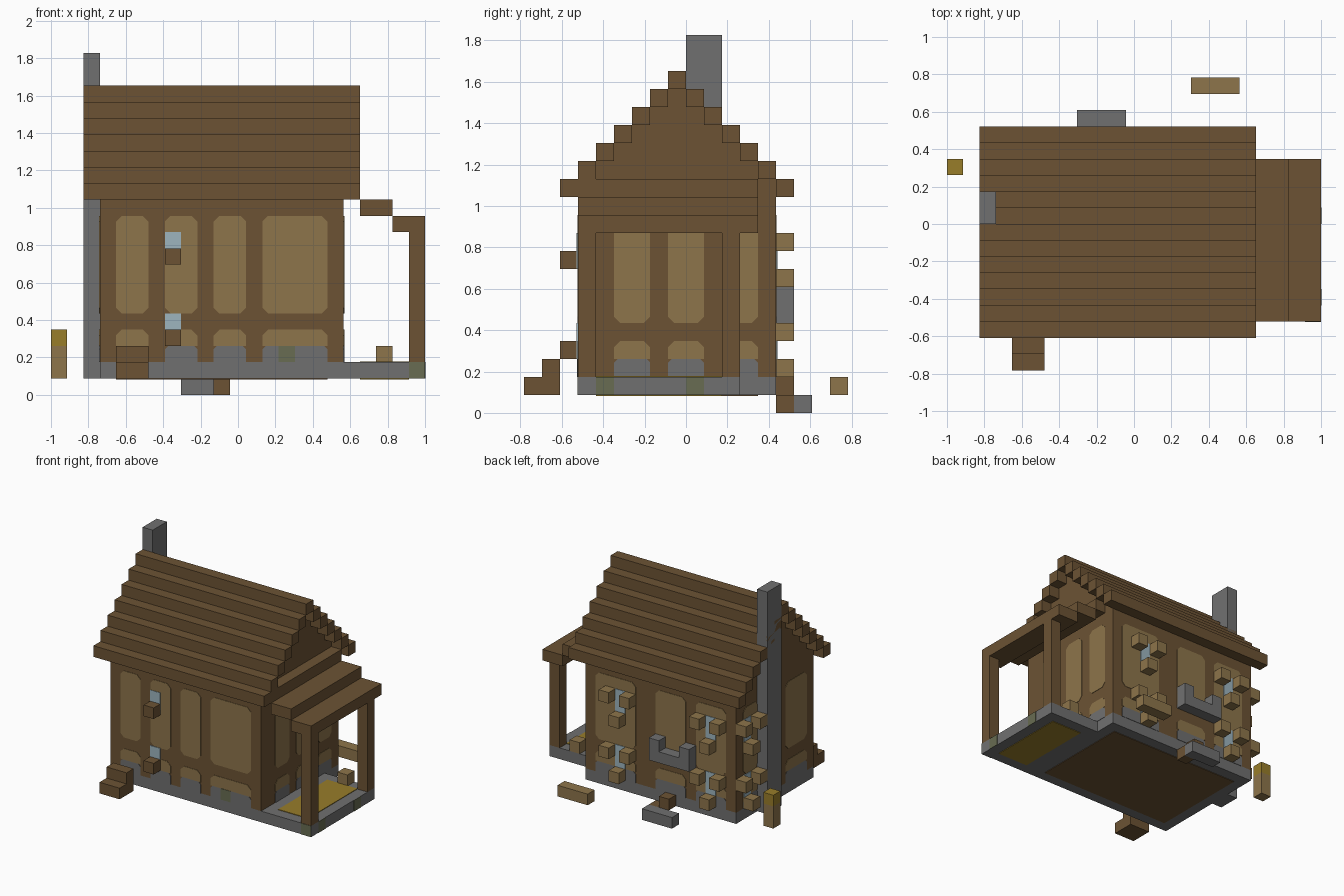
import bpy
import bmesh
from mathutils import Vector

if "Cube" in bpy.data.objects:
    bpy.data.objects.remove(bpy.data.objects["Cube"], do_unlink=True)

U = 2 / 23  # one block


def material(name, rgb):
    m = bpy.data.materials.new(name)
    m.use_nodes = True
    m.diffuse_color = (*rgb, 1)
    m.node_tree.nodes["Principled BSDF"].inputs["Base Color"].default_value = (*rgb, 1)
    return m


BROWN = material("dark wood", (.15, .086, .034))
TAN = material("light wood", (.27, .178, .07))
GREY = material("stone", (.163, .163, .163))
MOSS = material("mossy stone", (.138, .15, .084))
BLUE = material("window glass", (.34, .46, .52))
YELLOW = material("straw yellow", (.314, .205, .023))


def world(i, j, k):
    return Vector((-1 + i * U, (j - 9) * U, k * U))


def finish(name, bm, mat):
    bmesh.ops.recalc_face_normals(bm, faces=bm.faces)
    mesh = bpy.data.meshes.new(name)
    bm.to_mesh(mesh)
    bm.free()
    mesh.materials.append(mat)
    ob = bpy.data.objects.new(name, mesh)
    bpy.context.scene.collection.objects.link(ob)


def block(name, mat, i, j, k):
    """Box between block coordinates, each given as (start, end)."""
    lo, hi = (world(i[n], j[n], k[n]) for n in (0, 1))
    bm = bmesh.new()
    bmesh.ops.create_cube(bm, size=1)
    for v in bm.verts:
        v.co = [lo[n] if v.co[n] < 0 else hi[n] for n in range(3)]
    finish(name, bm, mat)


def cube(name, mat, i, j, k):
    block(name, mat, (i, i + 1), (j, j + 1), (k, k + 1))


# Wall planes: axis, block coordinate, outward sign
FRONT, BACK = ("y", 3, -1), ("y", 14, 1)
EAST, WEST = ("x", 18, 1), ("x", 3, -1)
PORCH_EAST = ("x", 23, 1)


def plate(name, mat, side, a, k, lift=.003, top=0, bottom=0):
    """Thin plate on a wall, with optional cut corners."""
    axis, plane, sign = side
    (a0, a1), (k0, k1) = a, k
    outline = [(a0 + bottom, k0), (a1 - bottom, k0), (a1, k0 + bottom), (a1, k1 - top),
               (a1 - top, k1), (a0 + top, k1), (a0, k1 - top), (a0, k0 + bottom)]
    outline = list(dict.fromkeys(outline))
    out = Vector((sign, 0, 0)) if axis == "x" else Vector((0, sign, 0))
    bm = bmesh.new()
    verts = [bm.verts.new(world(plane, p, z) if axis == "x" else world(p, plane, z))
             for p, z in outline]
    face = bm.faces.new(verts)
    ext = bmesh.ops.extrude_face_region(bm, geom=[face], use_keep_orig=True)
    for v in ext["geom"]:
        if isinstance(v, bmesh.types.BMVert):
            v.co += out * lift
    finish(name, bm, mat)


# House body
block("stone_base", GREY, (3, 18), (3, 14), (1, 2))
block("house_walls", BROWN, (3, 18), (3, 14), (2, 13))
block("floor_underside", BROWN, (4, 17), (4, 13), (.95, 1.05))

# Timber frame infill and stone footing
infill = [
    ("front", FRONT, [(4, 6), (7, 9), (10, 12), (13, 17)]),
    ("back", BACK, [(4, 7), (8, 11), (13, 17)]),
    ("east", EAST, [(5, 7), (8, 10), (11, 13)]),
    ("west", WEST, [(4, 7), (11, 13)]),
]
for label, side, spans in infill:
    for n, span in enumerate(spans):
        plate(f"{label}_upper_panel_{n}", TAN, side, span, (5, 11), top=.35, bottom=.35)
        plate(f"{label}_lower_panel_{n}", TAN, side, span, (3, 4), top=.35)
        plate(f"{label}_footing_{n}", GREY, side, span, (2, 3), top=.2)

# Stepped roof with gable filling
for k in range(12, 19):
    for label, j in (("front", k - 10), ("back", 26 - k)):
        if label == "front" or k < 18:
            block(f"roof_{label}_step_{k}", BROWN, (2, 19), (j, j + 1), (k, k + 1))
    if 12 < k < 18:
        block(f"gable_{k}", BROWN, (3, 18), (k - 9, 26 - k), (k, k + 1))

block("chimney", GREY, (2, 3), (9, 11), (1, 21))

# Porch
block("porch_base", GREY, (18, 23), (3, 12), (1, 2))
block("porch_mat", YELLOW, (19, 22), (4, 11), (1.95, 2.05))
block("porch_underside", YELLOW, (19, 22), (4, 11), (.95, 1.05))
for label, j in (("front", 3), ("back", 11)):
    block(f"porch_{label}_post", BROWN, (22, 23), (j, j + 1), (2, 10))
for n, (i, k) in enumerate([((18, 19), 12), ((19, 21), 11), ((21, 23), 10)]):
    block(f"porch_roof_{n}", BROWN, i, (3, 13), (k, k + 1))
cube("porch_stool", TAN, 20, 11, 2)

# Moss patches
plate("moss_front_wall", MOSS, FRONT, (14, 15), (2, 3), lift=.006)
plate("moss_porch_front", MOSS, FRONT, (22, 23), (1, 2))
for j in (4, 9):
    plate(f"moss_porch_side_{j}", MOSS, PORCH_EAST, (j, j + 1), (1, 2))

# Windows with sills and shutters, on two floors
for floor, k in (("lower", 2), ("upper", 7)):
    plate(f"front_{floor}_glass", BLUE, FRONT, (7, 8), (k + 1, k + 3), lift=.007)
    cube(f"front_{floor}_sill", BROWN, 7, 2, k + 1)
    for i in (5, 14):
        plate(f"back_{floor}_glass_{i}", BLUE, BACK, (i, i + 1), (k + 1, k + 3), lift=.007)
        cube(f"back_{floor}_sill_{i}", TAN, i, 14, k)
        for s in (-1, 1):
            cube(f"back_{floor}_shutter_{i + s}", TAN, i + s, 14, k + 2)
    plate(f"west_{floor}_glass", BLUE, WEST, (12, 13), (k + 1, k + 3), lift=.007)
    cube(f"west_{floor}_sill", TAN, 2, 12, k)
    for s in (-1, 1):
        cube(f"west_{floor}_shutter_{12 + s}", TAN, 2, 12 + s, k + 2)

# Front steps
block("front_step_low", BROWN, (4, 6), (0, 1), (1, 2))
block("front_step_high", BROWN, (4, 6), (1, 2), (1, 3))

# Stone bracket and back step
block("bracket_bar", GREY, (7, 11), (14, 15), (5, 6))
for i in (7, 10):
    cube(f"bracket_end_{i}", GREY, i, 14, 6)
block("back_step", GREY, (8, 11), (15, 16), (0, 1))
cube("back_step_block_low", BROWN, 10, 14, 0)
cube("back_step_block_high", BROWN, 9, 14, 1)

# Yard pieces
block("yard_log", TAN, (15, 18), (17, 18), (1, 2))
block("lamp_post", TAN, (0, 1), (12, 13), (1, 3))
cube("lamp", YELLOW, 0, 12, 3)
